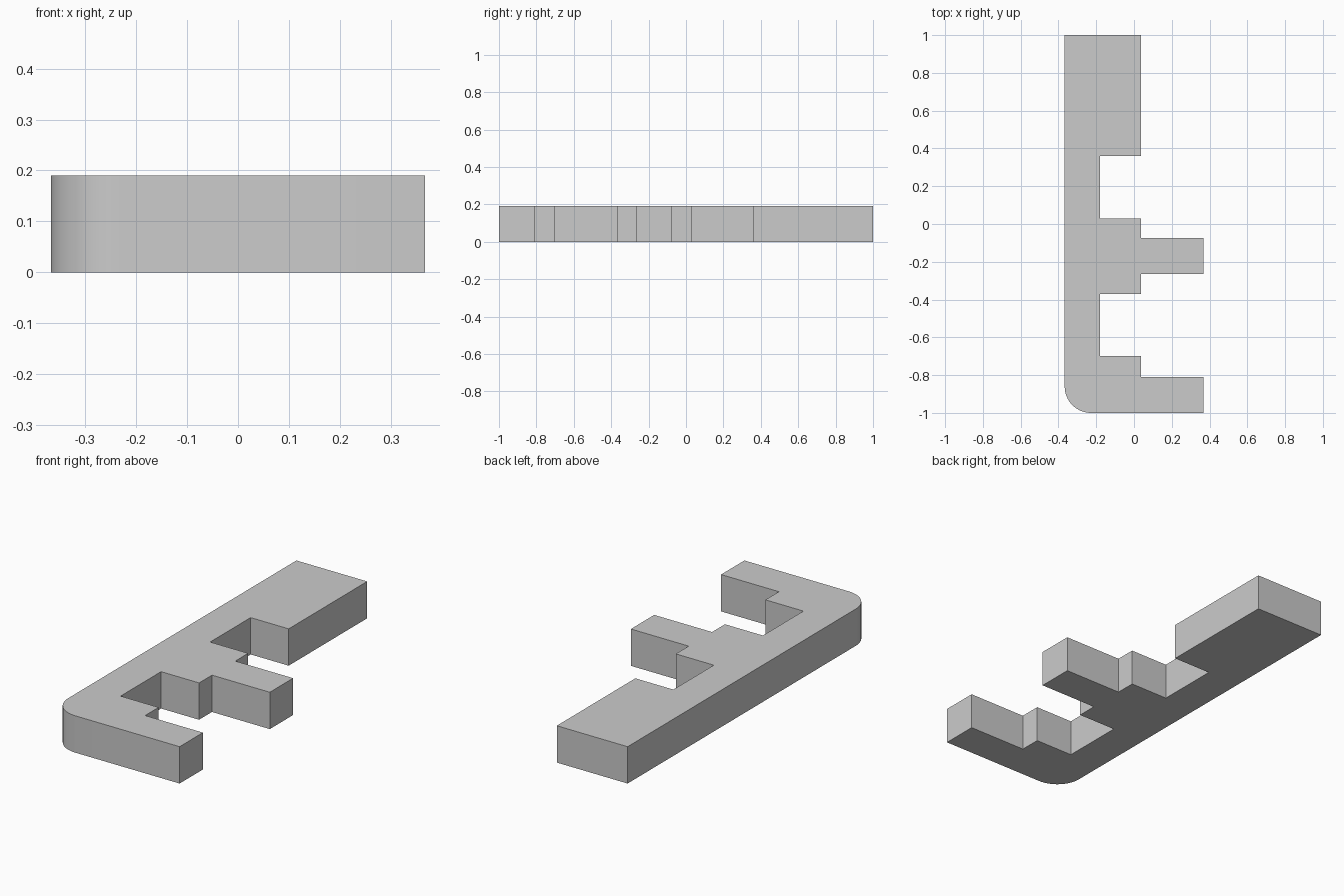
import bpy
import bmesh
from math import sin, cos, pi

cube = bpy.data.objects.get("Cube")
if cube:
    bpy.data.objects.remove(cube, do_unlink=True)

HEIGHT = 0.19
BACK, NOTCH, STEP, TIP = -0.367, -0.18, 0.037, 0.367
RADIUS = 0.14
ARC_STEPS = 16

# Plain grey material
grey = bpy.data.materials.new("plain grey")
grey.use_nodes = True
colour = (0.6, 0.6, 0.6, 1)
grey.diffuse_color = colour
grey.node_tree.nodes["Principled BSDF"].inputs["Base Color"].default_value = colour

# Stepped outline, from the front tooth to the solid rear block
outline = [(TIP, -1), (TIP, -0.81), (STEP, -0.81), (STEP, -0.70),
           (NOTCH, -0.70), (NOTCH, -0.37), (STEP, -0.37), (STEP, -0.265),
           (TIP, -0.265), (TIP, -0.075), (STEP, -0.075), (STEP, 0.03),
           (NOTCH, 0.03), (NOTCH, 0.36), (STEP, 0.36), (STEP, 1), (BACK, 1)]

# Rounded front corner
for i in range(ARC_STEPS + 1):
    a = pi + i / ARC_STEPS * pi / 2
    outline.append((BACK + RADIUS + RADIUS * cos(a), -1 + RADIUS + RADIUS * sin(a)))

# Extrude the outline into the toothed bar
bm = bmesh.new()
base = bm.faces.new([bm.verts.new((x, y, 0)) for x, y in outline])
top = bmesh.ops.extrude_face_region(bm, geom=[base], use_keep_orig=True)["geom"]
bmesh.ops.translate(bm, vec=(0, 0, HEIGHT),
                    verts=[g for g in top if isinstance(g, bmesh.types.BMVert)])
bmesh.ops.recalc_face_normals(bm, faces=bm.faces[:])
mesh = bpy.data.meshes.new("toothed_bar")
bm.to_mesh(mesh)
bm.free()
mesh.materials.append(grey)
bar = bpy.data.objects.new("toothed_bar", mesh)
bpy.context.collection.objects.link(bar)

# Smooth the rounded corner, keep the other edges sharp
bpy.context.view_layer.objects.active = bar
bar.select_set(True)
bpy.ops.object.shade_smooth_by_angle(angle=pi / 6)
